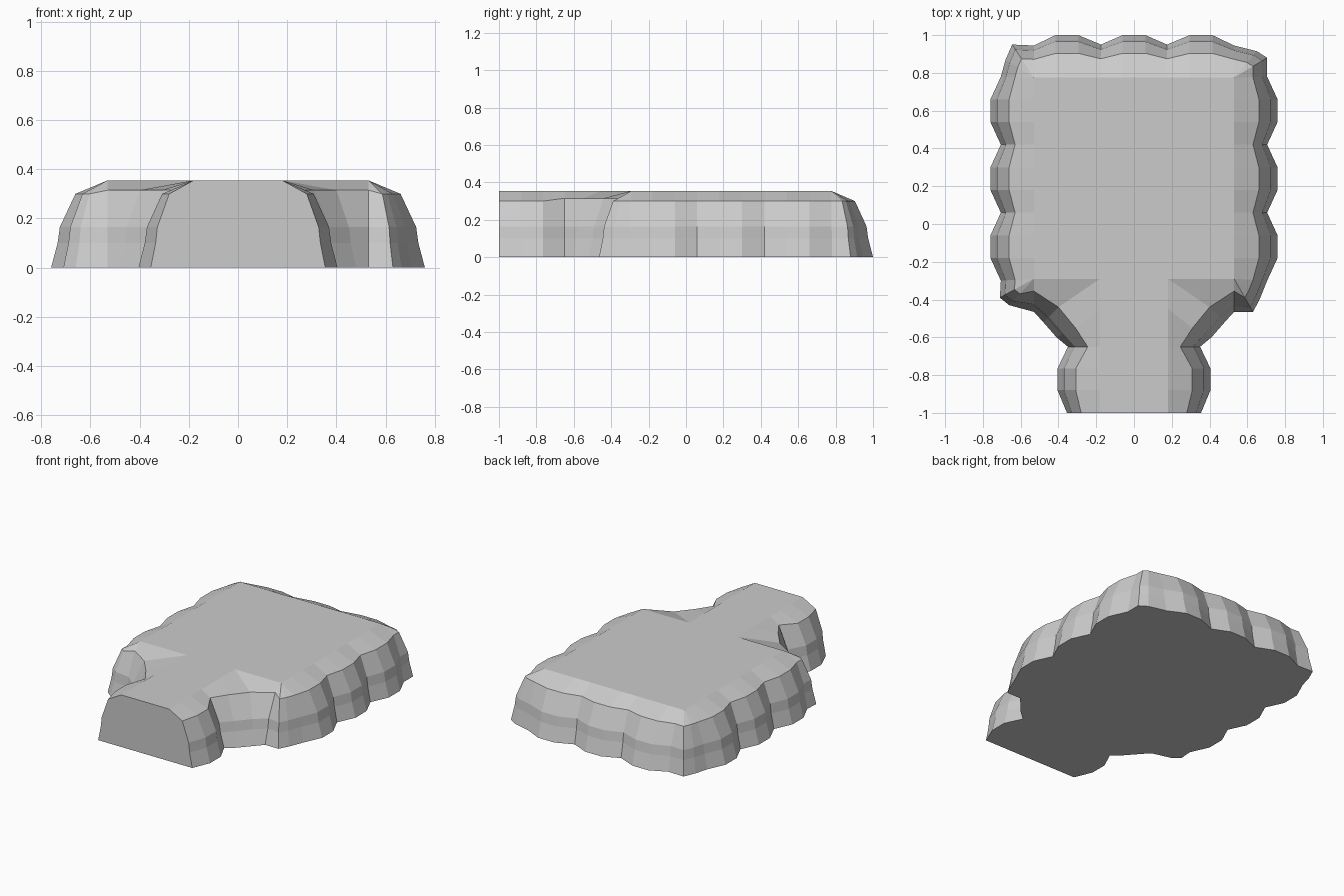
import bpy, bmesh
from mathutils import Vector as V

if "Cube" in bpy.data.objects:
    bpy.data.objects.remove(bpy.data.objects["Cube"])

# Wall rings: (height, fraction of the way from top edge out to base)
RINGS = [(0, 1), (0.10, 0.885), (0.165, 0.845), (0.30, 0.57), (0.355, 0)]
KNEE = 0.57


def half(front_corner, back_corner):
    """Outline from front to back for x > 0: (base, top edge, knee override)."""
    pts = []

    def add(base, top, knee=None):
        pts.append((V(base), V(top), V(knee) if knee else None))

    # neck with one bulge
    for x, y in [(0.355, -1), (0.405, -0.88), (0.405, -0.765)]:
        add((x, y), (0.18, y))
    # concave shoulder
    add((0.35, -0.65), (0.18, -0.65), (0.245, -0.65))
    add((0.41, -0.60), (0.18, -0.45), (0.31, -0.55))
    add((0.48, -0.52), (0.18, -0.29), (0.40, -0.44))
    add((0.53, -0.465), (0.53, -0.29), (0.53, -0.355))
    # front corner
    for p in front_corner:
        add(p, (0.53, -0.29))
    # three side bulges
    for i in range(3):
        y = -0.30 + i * 0.36
        for dx, dy in [(0.705, 0), (0.76, 0.12), (0.76, 0.24)]:
            add((dx, y + dy), (0.53, max(y + dy, -0.29)))
    add((0.705, 0.78), (0.53, 0.775))
    # back corner
    for p in back_corner:
        add(p, (0.53, 0.775))
    # back bulges up to the centre
    for x, y in [(0.53, 0.945), (0.415, 1), (0.295, 1), (0.175, 0.95), (0.06, 1)]:
        add((x, y), (x, 0.775))
    return pts


right = half([(0.63, -0.465), (0.665, -0.40)], [(0.705, 0.88), (0.65, 0.915)])
left = half([(0.66, -0.43), (0.71, -0.39)], [(0.68, 0.87), (0.645, 0.95)])


def mirror(v):
    return V((-v.x, v.y)) if v else None


outline = right + [tuple(mirror(v) for v in p) for p in reversed(left)]

bm = bmesh.new()
cache = {}


def vert(p, z):
    key = (round(p.x, 4), round(p.y, 4), round(z, 4))
    if key not in cache:
        cache[key] = bm.verts.new(key)
    return cache[key]


def face(verts):
    unique = list(dict.fromkeys(verts))
    if len(unique) > 2:
        bm.faces.new(unique)


# Loft the rocky wall and cap it top and bottom
grid = []
for z, f in RINGS:
    ring = []
    for base, top, knee in outline:
        k = knee or top.lerp(base, KNEE)
        if f >= KNEE:
            p = base.lerp(k, (1 - f) / (1 - KNEE))
        else:
            p = top.lerp(k, f / KNEE)
        ring.append(vert(p, 0.315 if knee and f == KNEE else z))
    grid.append(ring)

n = len(outline)
for low, high in zip(grid, grid[1:]):
    for i in range(n):
        j = (i + 1) % n
        face([low[i], low[j], high[j], high[i]])
face(grid[0][::-1])
face(grid[-1])
bmesh.ops.recalc_face_normals(bm, faces=bm.faces)

mesh = bpy.data.meshes.new("rock_platform")
bm.to_mesh(mesh)
bm.free()
bpy.context.collection.objects.link(bpy.data.objects.new("rock_platform", mesh))
